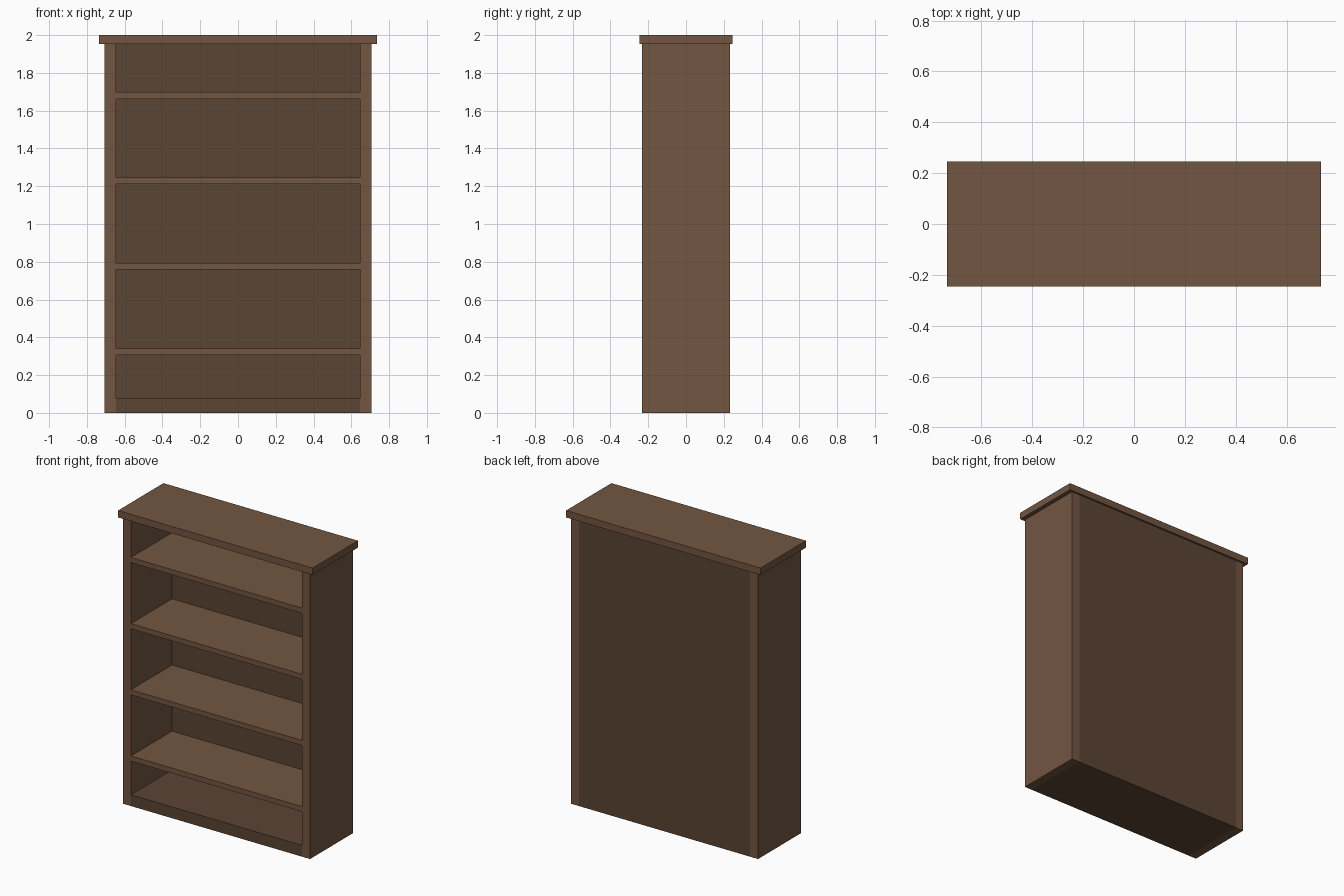
import bpy
import bmesh

if "Cube" in bpy.data.objects:
    bpy.data.objects.remove(bpy.data.objects["Cube"])


def material(name, color):
    m = bpy.data.materials.new(name)
    m.diffuse_color = (*color, 1)
    m.use_nodes = True
    m.node_tree.nodes["Principled BSDF"].inputs["Base Color"].default_value = m.diffuse_color
    return m


wood = material("wood", (0.17, 0.092, 0.052))
dark_wood = material("dark_wood", (0.105, 0.058, 0.034))


def box(name, x, y, z, mat):
    """Box spanning the given (min, max) range on each axis."""
    bm = bmesh.new()
    bmesh.ops.create_cube(bm, size=1)
    for v in bm.verts:
        v.co = [r[0] if c < 0 else r[1] for c, r in zip(v.co, (x, y, z))]
    mesh = bpy.data.meshes.new(name)
    bm.to_mesh(mesh)
    bm.free()
    mesh.materials.append(mat)
    obj = bpy.data.objects.new(name, mesh)
    bpy.context.collection.objects.link(obj)
    return obj


W, INNER, D = 0.707, 0.647, 0.232   # outer half width, inner half width, half depth
TOP_Z = 1.953

# Side panels
box("left_side", (-W, -INNER), (-D, D), (0, TOP_Z), wood)
box("right_side", (INNER, W), (-D, D), (0, TOP_Z), wood)

# Overhanging top board
box("top_board", (-0.735, 0.735), (-0.245, 0.245), (TOP_Z, 2.0), wood)

# Plinth and back panel
box("plinth", (-INNER, INNER), (-D, D), (0, 0.077), dark_wood)
box("back_panel", (-INNER, INNER), (D - 0.02, D), (0.077, TOP_Z), dark_wood)

# Evenly spaced shelves
for i in range(4):
    z = 0.307 + i * 0.452
    box(f"shelf_{i + 1}", (-INNER, INNER), (-D, D - 0.02), (z, z + 0.035), wood)
